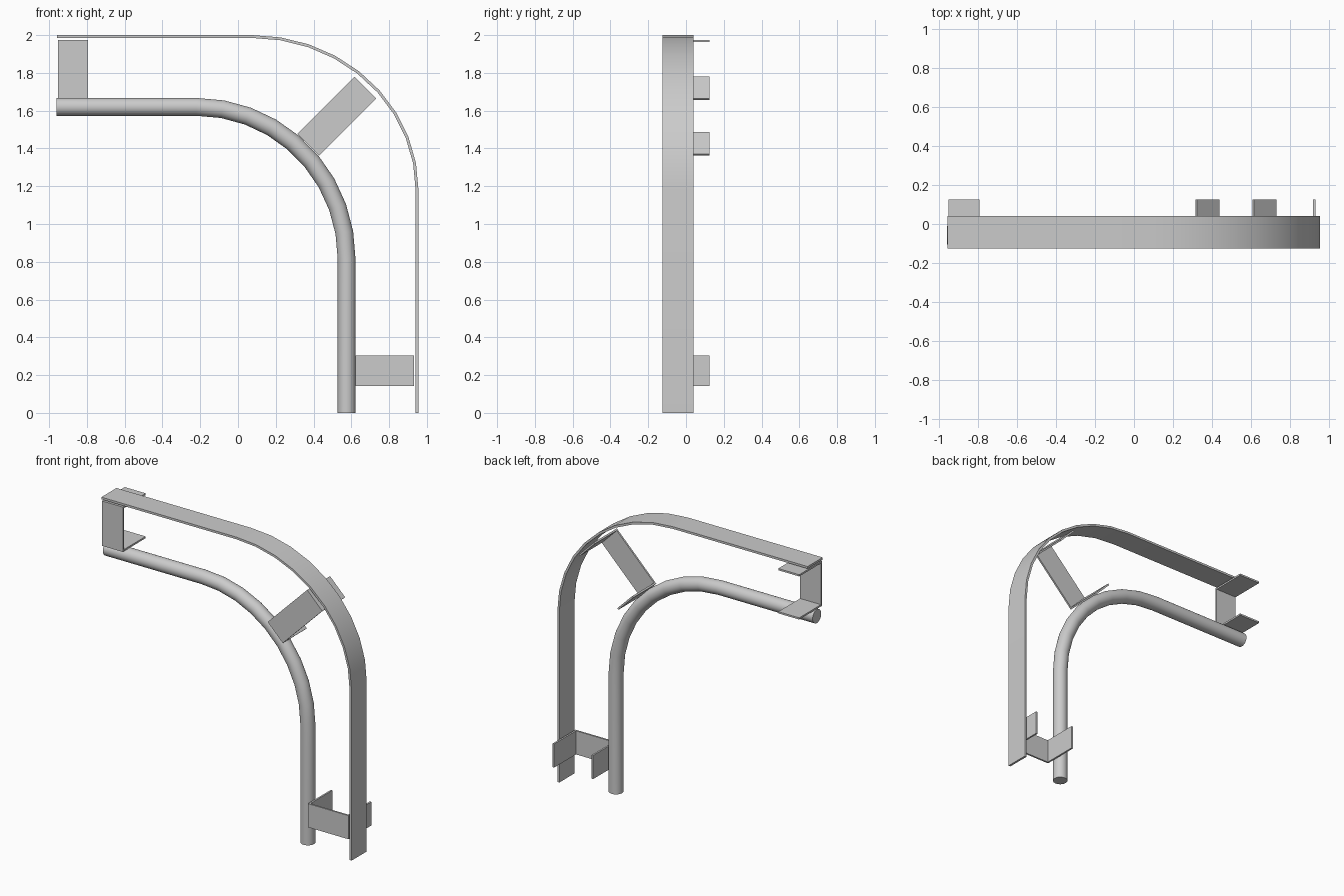
import bpy, bmesh
from math import sin, cos, pi, radians
from mathutils import Vector, Matrix

if "Cube" in bpy.data.objects:
    bpy.data.objects.remove(bpy.data.objects["Cube"])


def finish(name, bm, smooth=False):
    bmesh.ops.recalc_face_normals(bm, faces=bm.faces)
    me = bpy.data.meshes.new(name)
    bm.to_mesh(me)
    bm.free()
    ob = bpy.data.objects.new(name, me)
    bpy.context.collection.objects.link(ob)
    if smooth:
        bpy.ops.object.select_all(action='DESELECT')
        bpy.context.view_layer.objects.active = ob
        ob.select_set(True)
        bpy.ops.object.shade_smooth_by_angle(angle=radians(30))
    return ob


def bend_path(x0, cx, cz, rx, rz, n=9):
    """Horizontal run, quarter bend, vertical run down to the ground (x, z)."""
    pts = [Vector((x0, cz + rz))]
    for i in range(n + 1):
        a = pi / 2 * i / n
        pts.append(Vector((cx + rx * sin(a), cz + rz * cos(a))))
    return pts + [Vector((cx + rx, 0))]


def sweep(name, path, section):
    """Sweep a section of (outward offset, y) points along an x-z path."""
    bm = bmesh.new()
    rings = []
    for i, p in enumerate(path):
        dirs = []
        if i > 0:
            dirs.append((p - path[i - 1]).normalized())
        if i < len(path) - 1:
            dirs.append((path[i + 1] - p).normalized())
        t = sum(dirs, Vector((0, 0))).normalized()
        out = Vector((-t.y, t.x)) / t.dot(dirs[0])
        rings.append([bm.verts.new((p.x + out.x * u, y, p.y + out.y * u)) for u, y in section])
    k = len(section)
    for a, b in zip(rings, rings[1:]):
        for j in range(k):
            bm.faces.new((a[j], a[(j + 1) % k], b[(j + 1) % k], b[j]))
    bm.faces.new(rings[0])
    bm.faces.new(rings[-1])
    return finish(name, bm, True)


def bracket(name, cx, cz, length, width, angle, t=0.012):
    """C-shaped bracket: front web with two flanges reaching to the back."""
    h, w, f, b = length / 2, width / 2, -0.125, 0.125
    prof = [(-h, b), (-h, f), (h, f), (h, b), (h - t, b), (h - t, f + t), (-h + t, f + t), (-h + t, b)]
    bm = bmesh.new()
    face = bm.faces.new([bm.verts.new((x, y, -w)) for x, y in prof])
    ext = bmesh.ops.extrude_face_region(bm, geom=[face])
    verts = [v for v in ext['geom'] if isinstance(v, bmesh.types.BMVert)]
    bmesh.ops.translate(bm, vec=(0, 0, width), verts=verts)
    m = Matrix.Translation((cx, 0, cz)) @ Matrix.Rotation(-radians(angle), 4, 'Y')
    bmesh.ops.transform(bm, matrix=m, verts=bm.verts)
    return finish(name, bm)


# outer flat strip
T = 0.0075
sweep("outer_strip", bend_path(-0.957, 0.075, 1.18, 0.873, 0.8125),
      [(-T, -0.125), (T, -0.125), (T, 0.04), (-T, 0.04)])

# inner round tube
R, N = 0.047, 32
sweep("inner_tube", bend_path(-0.96, -0.22, 0.815, 0.795, 0.805),
      [(R * cos(2 * pi * i / N), -0.058 + R * sin(2 * pi * i / N)) for i in range(N)])

# brackets joining tube and strip
bracket("top_bracket", -0.873, 1.82, 0.31, 0.16, 90)
bracket("corner_bracket", 0.523, 1.571, 0.427, 0.163, 45)
bracket("lower_bracket", 0.777, 0.223, 0.31, 0.163, 0)
